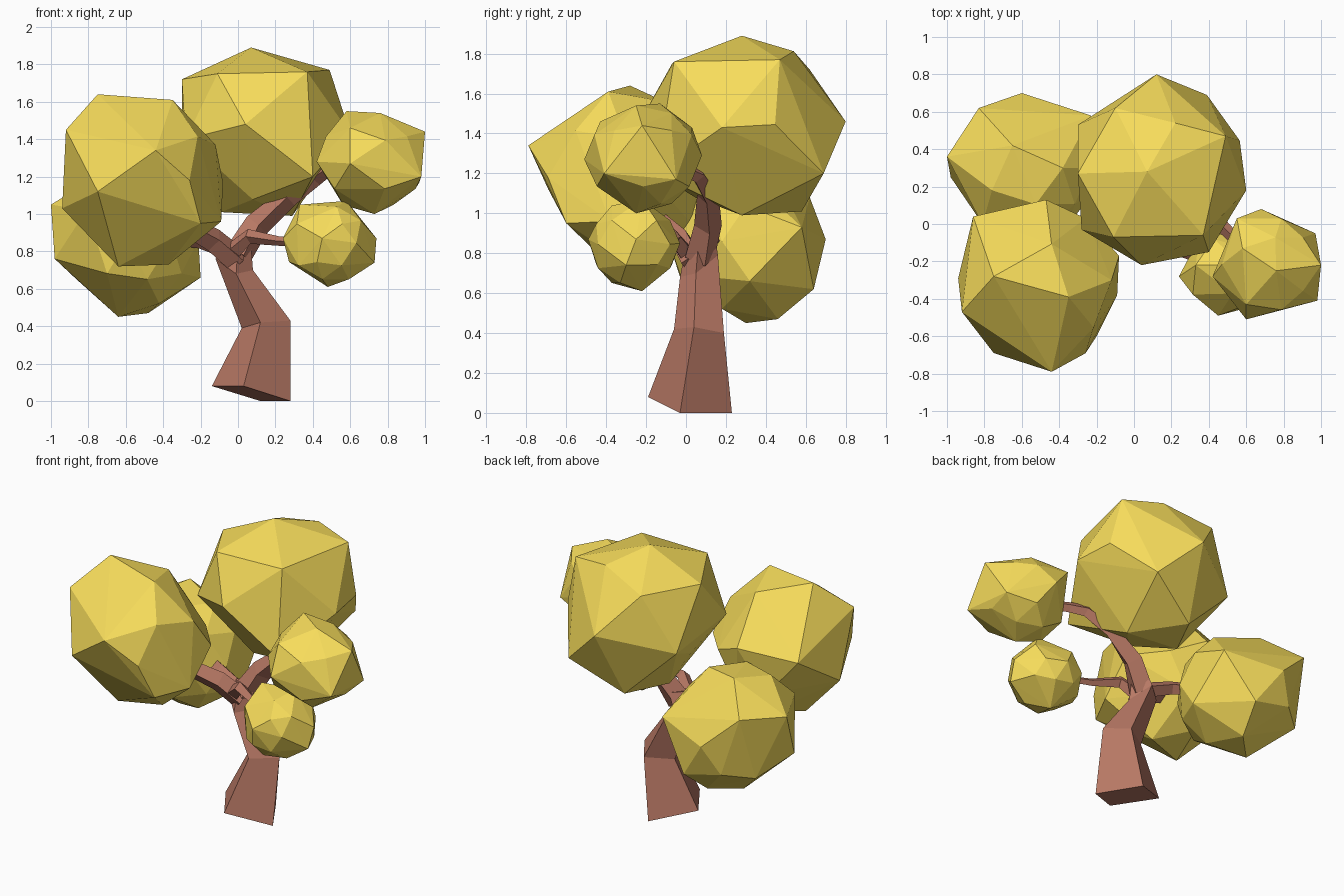
import bpy, bmesh
from mathutils import Vector


def material(name, color):
    m = bpy.data.materials.new(name)
    m.diffuse_color = color
    return m


LEAF = material("leaf_yellow", (0.93, 0.72, 0.105, 1))
BARK = material("bark_brown", (0.48, 0.19, 0.13, 1))


def finish(name, bm, mat):
    bmesh.ops.recalc_face_normals(bm, faces=bm.faces)
    me = bpy.data.meshes.new(name)
    bm.to_mesh(me)
    bm.free()
    me.materials.append(mat)
    ob = bpy.data.objects.new(name, me)
    bpy.context.collection.objects.link(ob)
    return ob


def loft(name, rings):
    """Skin a list of four-point rings and cap both ends."""
    bm = bmesh.new()
    vr = [[bm.verts.new(p) for p in r] for r in rings]
    for a, b in zip(vr, vr[1:]):
        for i in range(4):
            j = (i + 1) % 4
            bm.faces.new((a[i], a[j], b[j], b[i]))
    bm.faces.new(vr[0])
    bm.faces.new(vr[-1])
    return finish(name, bm, BARK)


def branch(name, path, radii):
    """Four-sided tapered tube along a bent path."""
    pts = [Vector(p) for p in path]
    rings = []
    for i, p in enumerate(pts):
        t = (pts[min(i + 1, len(pts) - 1)] - pts[max(i - 1, 0)]).normalized()
        side = t.cross(Vector((0, 0, 1))).normalized()
        up = side.cross(t)
        r = radii[i]
        rings.append([p + side * r, p + up * r, p - side * r, p - up * r])
    return loft(name, rings)


def foliage(name, lo, hi, corners):
    """Chunky faceted ball: hull of the outermost corners and a rounded core."""
    lo, hi = Vector(lo), Vector(hi)
    mid, half = (lo + hi) / 2, (hi - lo) / 2
    corners = [Vector(c) for c in corners]
    gap = 0.55 * sum(half) / 3          # core points near a corner are dropped
    bm = bmesh.new()
    bmesh.ops.create_icosphere(bm, subdivisions=2, radius=0.97)
    core = [mid + v.co * half for v in bm.verts]
    bm.clear()
    for p in corners + [c for c in core if all((c - o).length > gap for o in corners)]:
        bm.verts.new(p)
    bmesh.ops.convex_hull(bm, input=bm.verts)
    bmesh.ops.delete(bm, geom=[v for v in bm.verts if not v.link_faces], context='VERTS')
    return finish(name, bm, LEAF)


# Trunk: bent, square in section, with a tilted foot
loft("trunk", [
    [(-0.14, 0.07, 0.08), (0.03, -0.19, 0.08), (0.28, -0.03, 0), (0.12, 0.23, 0)],
    [(0.02, 0.09, 0.39), (0.12, -0.06, 0.42), (0.28, 0.04, 0.43), (0.18, 0.19, 0.40)],
    [(-0.12, 0.07, 0.76), (-0.01, -0.03, 0.68), (0.08, 0.05, 0.70), (-0.01, 0.16, 0.79)],
    [(-0.06, 0.07, 0.86), (0.0, 0.0, 0.84), (0.07, 0.06, 0.83), (0.02, 0.15, 0.86)],
])

# Branches
branch("main_branch", [(0.0, 0.07, 0.78), (0.10, 0.11, 0.94), (0.27, 0.11, 1.09),
                       (0.42, 0.06, 1.19), (0.48, -0.02, 1.23), (0.58, -0.12, 1.26)],
       [0.08, 0.07, 0.055, 0.04, 0.035, 0.03])
branch("left_branch", [(0.0, 0.04, 0.75), (-0.13, -0.02, 0.86), (-0.35, -0.15, 0.98)],
       [0.07, 0.065, 0.05])
branch("back_left_branch", [(-0.03, 0.07, 0.80), (-0.2, 0.11, 0.86), (-0.36, 0.2, 0.87)],
       [0.05, 0.045, 0.035])
branch("low_right_branch", [(-0.03, 0.0, 0.80), (0.06, -0.06, 0.88), (0.22, -0.14, 0.855),
                            (0.38, -0.2, 0.85)], [0.05, 0.04, 0.025, 0.02])

# Foliage balls
foliage("top_foliage", (-0.30, -0.21, 1.0), (0.60, 0.80, 1.89), [
    (0.07, 0.28, 1.89), (0.12, 0.80, 1.46), (-0.30, 0.27, 1.72), (0.49, 0.47, 1.77),
    (0.60, 0.18, 1.43), (0.04, -0.22, 1.48), (0.40, -0.15, 1.20), (-0.28, -0.03, 1.40),
    (0.39, 0.69, 1.20), (0.29, 0.28, 0.99), (-0.09, 0.30, 1.01), (0.05, 0.58, 1.01),
    (-0.30, 0.53, 1.35), (-0.11, -0.07, 1.75), (0.37, -0.06, 1.76), (-0.1, 0.62, 1.72)])
foliage("front_left_foliage", (-0.95, -0.79, 0.72), (-0.07, 0.13, 1.64), [
    (-0.44, -0.79, 1.34), (-0.75, -0.28, 1.64), (-0.35, -0.39, 1.61), (-0.75, -0.69, 1.12),
    (-0.20, -0.60, 0.95), (-0.09, -0.38, 0.96), (-0.08, -0.17, 1.17), (-0.94, -0.29, 1.03),
    (-0.92, -0.47, 1.45), (-0.86, 0.04, 1.25), (-0.47, 0.13, 1.28), (-0.12, -0.30, 1.37),
    (-0.37, -0.27, 0.73), (-0.64, -0.36, 0.72)])
foliage("back_left_foliage", (-1.0, -0.10, 0.45), (-0.18, 0.70, 1.27), [
    (-1.0, 0.36, 1.05), (-0.98, 0.25, 0.76), (-0.83, 0.62, 1.08), (-0.60, 0.70, 0.87),
    (-0.23, 0.58, 0.93), (-0.64, 0.30, 0.45), (-0.48, 0.46, 0.47), (-0.20, 0.32, 0.66),
    (-0.43, 0.64, 0.62), (-0.65, 0.42, 1.24), (-0.81, 0.0, 1.02)])
foliage("upper_right_foliage", (0.42, -0.51, 1.0), (1.0, 0.08, 1.55), [
    (0.58, -0.13, 1.55), (0.76, -0.25, 1.54), (1.0, -0.22, 1.44), (0.97, -0.05, 1.17),
    (0.60, -0.51, 1.27), (0.68, 0.08, 1.29), (0.73, -0.25, 1.0), (0.42, -0.28, 1.28),
    (0.60, -0.43, 1.46), (0.55, 0.03, 1.43), (0.98, -0.41, 1.20)])
foliage("lower_right_foliage", (0.24, -0.49, 0.61), (0.74, -0.03, 1.08), [
    (0.24, -0.28, 0.87), (0.33, -0.22, 1.05), (0.58, -0.22, 1.07), (0.74, -0.25, 0.87),
    (0.73, -0.30, 0.74), (0.48, -0.22, 0.61), (0.45, -0.49, 0.87), (0.50, -0.03, 0.85)])
